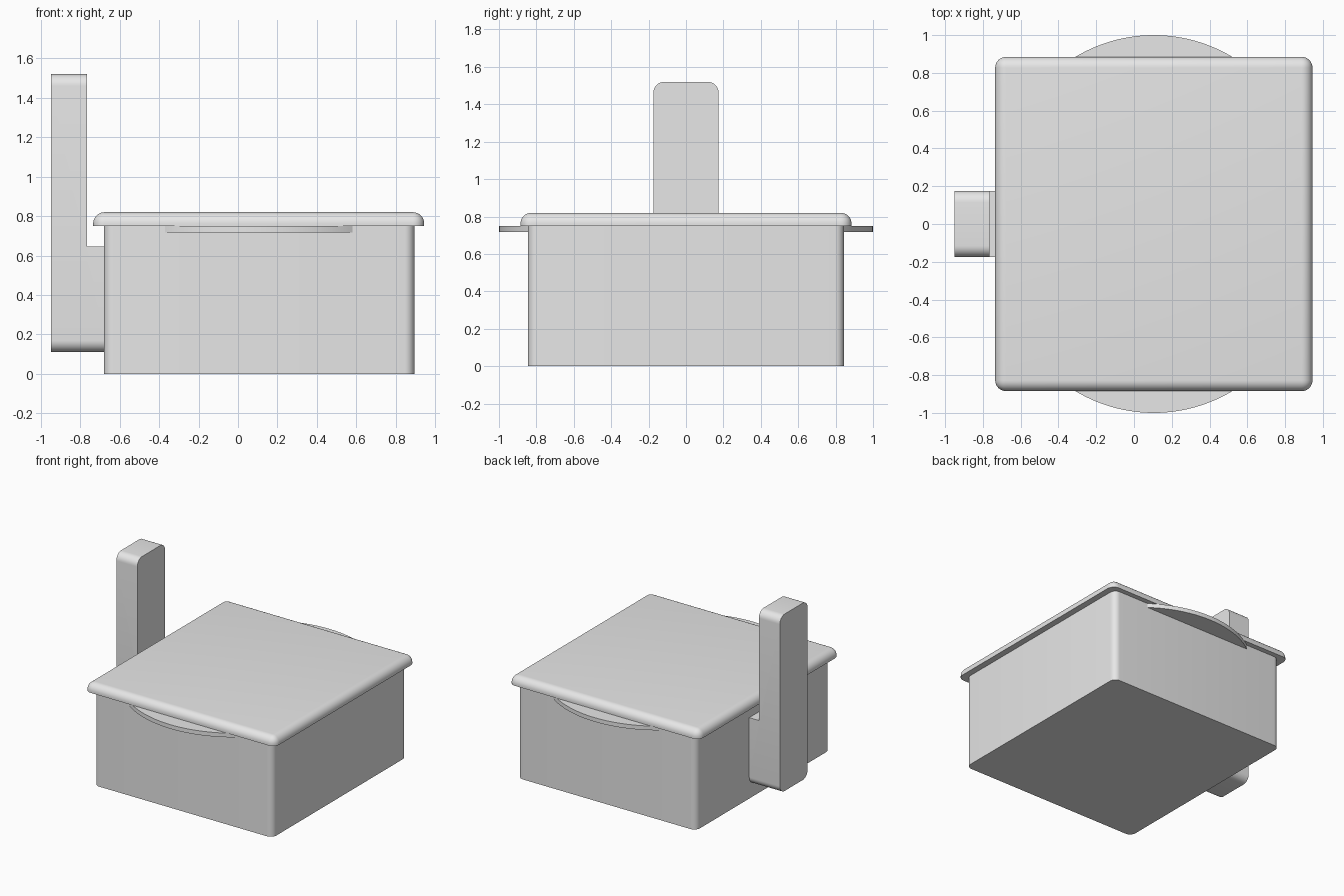
import bpy, bmesh, math
from mathutils import Vector

cube = bpy.data.objects.get("Cube")
if cube:
    bpy.data.objects.remove(cube, do_unlink=True)

GREY = (0.8, 0.8, 0.8, 1.0)
grey = bpy.data.materials.new("plain grey")
grey.use_nodes = True
grey.diffuse_color = GREY
grey.node_tree.nodes["Principled BSDF"].inputs["Base Color"].default_value = GREY


def prism(name, outline, sweep, rounded=None, radius=0.0):
    """Extrude a flat outline and round the edges picked by rounded(a, b)."""
    bm = bmesh.new()
    base = bm.faces.new([bm.verts.new(p) for p in outline])
    grown = bmesh.ops.extrude_face_region(bm, geom=[base], use_keep_orig=True)
    moved = [g for g in grown["geom"] if isinstance(g, bmesh.types.BMVert)]
    bmesh.ops.translate(bm, vec=sweep, verts=moved)
    bmesh.ops.recalc_face_normals(bm, faces=bm.faces)
    if rounded:
        edges = [e for e in bm.edges if rounded(e.verts[0].co, e.verts[1].co)]
        bmesh.ops.bevel(bm, geom=edges, offset=radius, offset_type='OFFSET',
                        segments=8, profile=0.5, affect='EDGES', clamp_overlap=True)
    bmesh.ops.recalc_face_normals(bm, faces=bm.faces)
    mesh = bpy.data.meshes.new(name)
    bm.to_mesh(mesh)
    bm.free()
    mesh.materials.append(grey)
    obj = bpy.data.objects.new(name, mesh)
    bpy.context.collection.objects.link(obj)
    bpy.ops.object.select_all(action='DESELECT')
    obj.select_set(True)
    bpy.context.view_layer.objects.active = obj
    bpy.ops.object.shade_smooth_by_angle(angle=math.radians(30))
    return obj


def rectangle(x0, x1, half_y, z):
    return [(x0, -half_y, z), (x1, -half_y, z), (x1, half_y, z), (x0, half_y, z)]


def upright(a, b):
    return abs(a.z - b.z) > 0.01


# Box body with rounded upright corners
BODY_Y, LID_Z, LID_TOP = 0.845, 0.75, 0.82
prism("box_body", rectangle(-0.68, 0.895, BODY_Y, 0), Vector((0, 0, LID_Z)), upright, 0.05)

# Overhanging lid, rounded at the corners and along the top edge
prism("lid", rectangle(-0.735, 0.945, 0.885, LID_Z), Vector((0, 0, LID_TOP - LID_Z)),
      lambda a, b: upright(a, b) or min(a.z, b.z) > LID_TOP - 0.01, 0.058)

# Curved lifting tabs under the lid, at the front and the back
TAB_X, TAB_R, TAB_Z = 0.105, 0.806, 0.717
centre_y = 1.0 - TAB_R
half_angle = math.acos((BODY_Y - 0.03 - centre_y) / TAB_R)
for name, side in (("front_tab", -1), ("back_tab", 1)):
    arc = []
    for i in range(33):
        t = half_angle * (i / 16 - 1)
        arc.append((TAB_X + TAB_R * math.sin(t),
                    side * (centre_y + TAB_R * math.cos(t)), TAB_Z))
    prism(name, arc, Vector((0, 0, LID_Z - TAB_Z)))

# Upright handle with its mounting foot, rounded at the top and bottom ends
LOW, HIGH, STEP = 0.11, 1.52, 0.645
OUT, IN, WALL, HALF = -0.95, -0.765, -0.68, 0.175
profile = [(OUT, LOW), (WALL, LOW), (WALL, STEP), (IN, STEP), (IN, HIGH), (OUT, HIGH)]
prism("side_handle", [(x, -HALF, z) for x, z in profile], Vector((0, 2 * HALF, 0)),
      lambda a, b: abs(a.x - b.x) > 0.01 and abs(a.z - STEP) > 0.01, 0.06)
